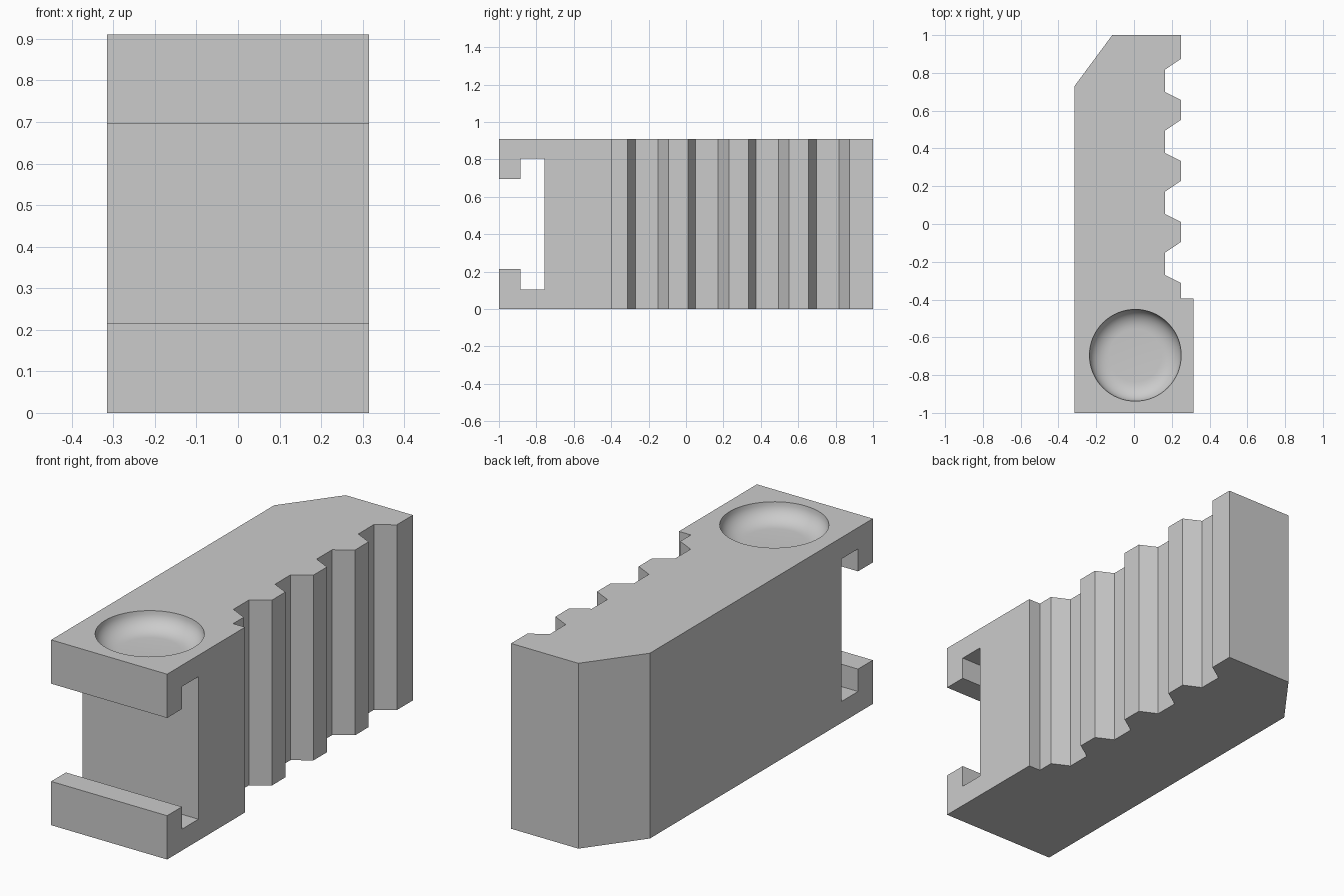
import bpy, bmesh, math
from mathutils import Matrix

HEIGHT = 0.91
scene = bpy.context.scene
if "Cube" in bpy.data.objects:
    bpy.data.objects.remove(bpy.data.objects["Cube"], do_unlink=True)

# Plain grey plastic
grey = bpy.data.materials.new("light_grey")
grey.use_nodes = True
colour = (0.6, 0.6, 0.6, 1)
grey.diffuse_color = colour
grey.node_tree.nodes["Principled BSDF"].inputs["Base Color"].default_value = colour


def to_object(name, bm):
    bmesh.ops.recalc_face_normals(bm, faces=bm.faces)
    mesh = bpy.data.meshes.new(name)
    bm.to_mesh(mesh)
    bm.free()
    mesh.materials.append(grey)
    obj = bpy.data.objects.new(name, mesh)
    scene.collection.objects.link(obj)
    return obj


def prism(name, points, depth):
    """Extrude a closed outline of 3D points along the vector depth."""
    bm = bmesh.new()
    face = bm.faces.new([bm.verts.new(p) for p in points])
    result = bmesh.ops.extrude_face_region(bm, geom=[face])
    verts = [v for v in result["geom"] if isinstance(v, bmesh.types.BMVert)]
    bmesh.ops.translate(bm, verts=verts, vec=depth)
    return to_object(name, bm)


def dish_cutter(name, z, down):
    """Round bowl with curved walls and a flat floor."""
    rim, floor, depth = 0.243, 0.14, 0.085
    profile = [(0, 0.1), (rim, 0.1)]
    for i in range(9):
        a = i / 8 * math.pi / 2
        profile.append((floor + (rim - floor) * math.cos(a), -depth * math.sin(a)))
    profile.append((0, -depth))
    bm = bmesh.new()
    verts = [bm.verts.new((r, 0, h)) for r, h in profile]
    edges = [bm.edges.new(pair) for pair in zip(verts, verts[1:])]
    bmesh.ops.spin(bm, geom=verts + edges, cent=(0, 0, 0), axis=(0, 0, 1),
                   angle=math.tau, steps=64)
    bmesh.ops.remove_doubles(bm, verts=bm.verts, dist=0.0001)
    bm.transform(Matrix.Translation((0.007, -0.695, z)) @ Matrix.Diagonal((1, 1, down, 1)))
    return to_object(name, bm)


# Toothed body outline, with a repeated notch along the right side
outline = [(-0.315, -1), (0.315, -1), (0.315, -0.395), (0.25, -0.395)]
for i in range(4):
    y = -0.313 + i * 0.323
    outline += [(0.25, y), (0.165, y + 0.042), (0.165, y + 0.162), (0.25, y + 0.219)]
outline += [(0.25, 1), (-0.115, 1), (-0.315, 0.73)]
body = prism("toothed_block", [(x, y, 0) for x, y in outline], (0, 0, HEIGHT))

# T-shaped slot through the front end
half_slot = [(-1.1, 0.24), (-0.885, 0.24), (-0.885, 0.35), (-0.757, 0.35)]
slot = [(y, HEIGHT / 2 + h) for y, h in half_slot]
slot += [(y, HEIGHT / 2 - h) for y, h in reversed(half_slot)]
cutters = [
    prism("slot_cutter", [(-0.5, y, z) for y, z in slot], (1, 0, 0)),
    dish_cutter("top_dish_cutter", HEIGHT, 1),
    dish_cutter("bottom_dish_cutter", 0, -1),
]

bpy.ops.object.select_all(action="DESELECT")
body.select_set(True)
bpy.context.view_layer.objects.active = body
for cutter in cutters:
    mod = body.modifiers.new(cutter.name, "BOOLEAN")
    mod.operation = "DIFFERENCE"
    mod.solver = "EXACT"
    mod.object = cutter
    bpy.ops.object.modifier_apply(modifier=mod.name)
    bpy.data.objects.remove(cutter, do_unlink=True)
bpy.ops.object.shade_smooth_by_angle(angle=math.radians(25))
